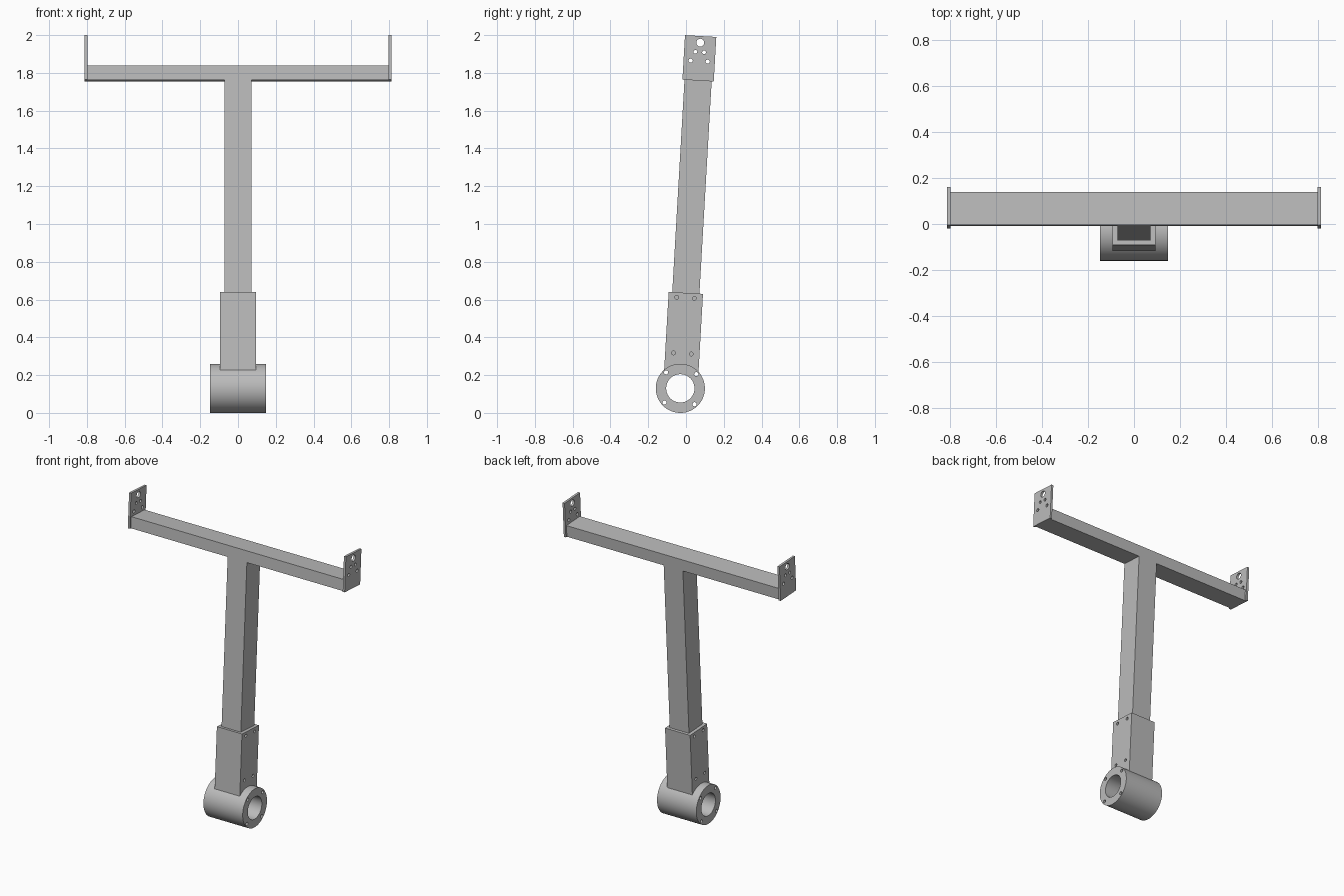
import bpy, bmesh, math
from mathutils import Matrix

if "Cube" in bpy.data.objects:
    bpy.data.objects.remove(bpy.data.objects["Cube"])

# Whole bracket leans back around the hub axis
LEAN = Matrix.Translation((0, -0.03, 0.13)) @ Matrix.Rotation(math.radians(-3.3), 4, 'X')

steel = bpy.data.materials.new("grey steel")
steel.use_nodes = True
GREY = (0.5, 0.5, 0.5, 1)
steel.diffuse_color = GREY
steel.node_tree.nodes["Principled BSDF"].inputs["Base Color"].default_value = GREY


def make(name, bm):
    bmesh.ops.recalc_face_normals(bm, faces=bm.faces)
    bm.transform(LEAN)
    mesh = bpy.data.meshes.new(name)
    bm.to_mesh(mesh)
    bm.free()
    mesh.materials.append(steel)
    obj = bpy.data.objects.new(name, mesh)
    bpy.context.collection.objects.link(obj)
    return obj


def box(name, x0, x1, y, z0, z1):
    bm = bmesh.new()
    size = Matrix.Diagonal((x1 - x0, 2 * y, z1 - z0, 1))
    place = Matrix.Translation(((x0 + x1) / 2, 0, (z0 + z1) / 2))
    bmesh.ops.create_cube(bm, size=1, matrix=place @ size)
    return make(name, bm)


def rods(name, rods_list, length, sides=24):
    """Cylinders along x, each given as (y, z, radius)."""
    bm = bmesh.new()
    for y, z, r in rods_list:
        bmesh.ops.create_cone(
            bm, cap_ends=True, segments=sides, radius1=r, radius2=r, depth=length,
            matrix=Matrix.Translation((0, y, z)) @ Matrix.Rotation(math.pi / 2, 4, 'Y'))
    return make(name, bm)


def combine(obj, other, operation):
    mod = obj.modifiers.new(operation.lower(), 'BOOLEAN')
    mod.operation, mod.object, mod.solver = operation, other, 'EXACT'
    bpy.context.view_layer.objects.active = obj
    bpy.ops.object.modifier_apply(modifier=mod.name)
    bpy.data.objects.remove(other)


def smooth(obj):
    bpy.ops.object.select_all(action='DESELECT')
    obj.select_set(True)
    bpy.context.view_layer.objects.active = obj
    bpy.ops.object.shade_smooth_by_angle(angle=math.radians(30))


# Post and cross beam as one T-shaped extrusion
P, B, LOW, HIGH, DEPTH = 0.072, 0.798, 1.632, 1.709, 0.072
half = [(P, 0.16), (P, LOW), (B, LOW), (B, HIGH)]
outline = half + [(-x, z) for x, z in reversed(half)]
bm = bmesh.new()
face = bm.faces.new([bm.verts.new((x, -DEPTH, z)) for x, z in outline])
ext = bmesh.ops.extrude_face_region(bm, geom=[face])
bmesh.ops.translate(bm, vec=(0, 2 * DEPTH, 0),
                    verts=[v for v in ext["geom"] if isinstance(v, bmesh.types.BMVert)])
make("post_and_beam", bm)

# End plates with bolt holes
plate_holes = [(0, 1.833, 0.021)]
for s in (-1, 1):
    plate_holes += [(s * 0.023, 1.783, 0.01), (s * 0.045, 1.735, 0.011)]
for side, x in (("left", 0.805), ("right", -0.805)):
    plate = box(side + "_end_plate", x - 0.0075, x + 0.0075, 0.083, LOW, 1.868)
    combine(plate, rods("plate_cutter", plate_holes, 2), 'DIFFERENCE')
    smooth(plate)

# Hub with sleeve socket, bore and flange bolt holes
hub = rods("hub_and_sleeve", [(0, 0, 0.13)], 0.294, 96)
combine(hub, box("sleeve", -0.094, 0.094, 0.091, 0.09, 0.506), 'UNION')
combine(hub, rods("bore_cutter", [(0, 0, 0.075)], 1, 64), 'DIFFERENCE')
bolts = [(a * 0.08, b * 0.08, 0.011) for a in (-1, 1) for b in (-1, 1)]
combine(hub, rods("bolt_cutter", bolts, 1), 'DIFFERENCE')
screws = [(s * 0.047, z, 0.01) for s in (-1, 1) for z in (0.185, 0.48)]
combine(hub, rods("screw_cutter", screws, 1), 'DIFFERENCE')
smooth(hub)
